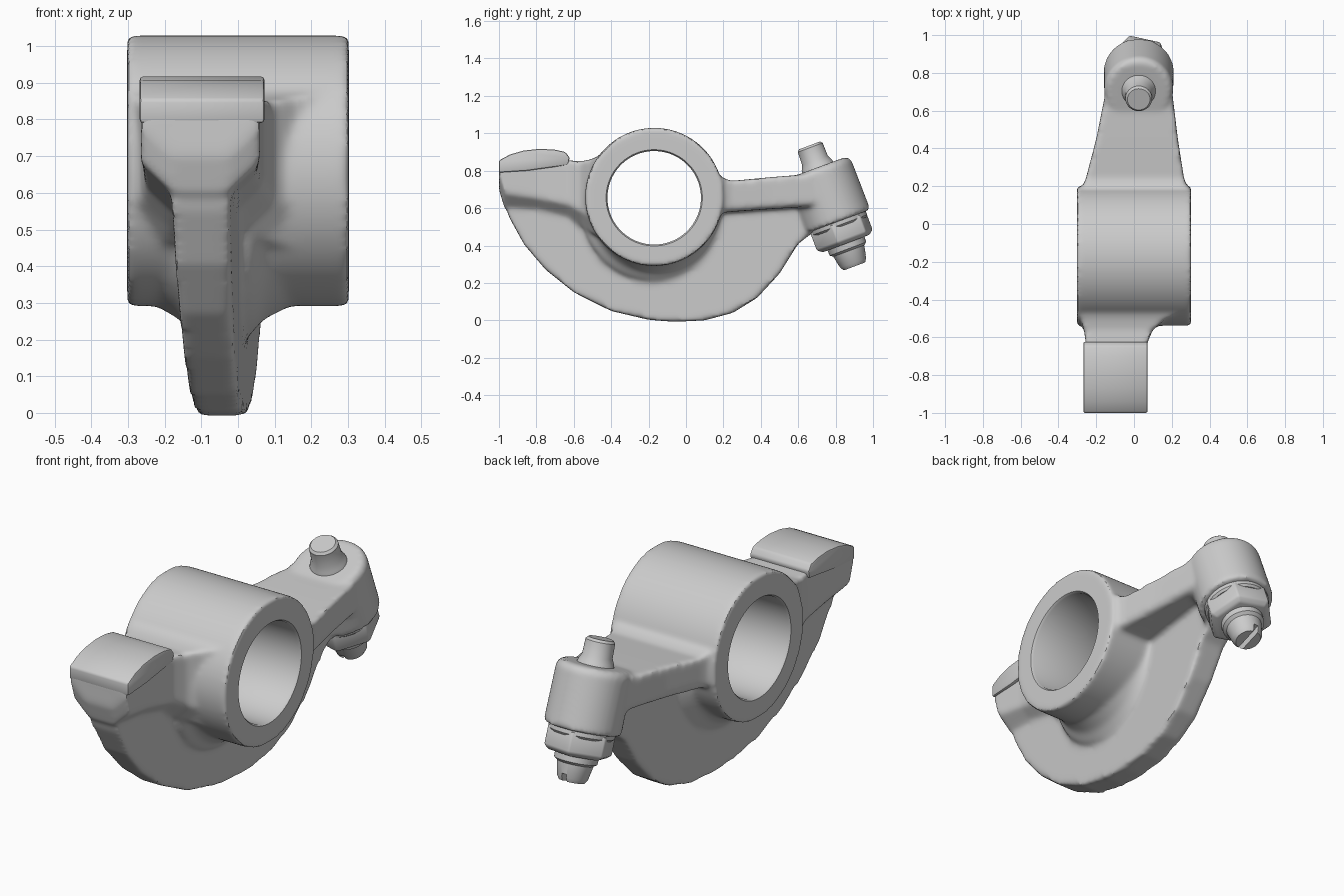
import bpy, bmesh
from math import sin, cos, pi, radians
from mathutils import Vector

if "Cube" in bpy.data.objects:
    bpy.data.objects.remove(bpy.data.objects["Cube"])


def loft(name, rings):
    """Solid skinned through closed rings of equal length, capped at both ends."""
    bm = bmesh.new()
    vs = [[bm.verts.new(p) for p in r] for r in rings]
    n = len(rings[0])
    for a, b in zip(vs, vs[1:]):
        for i in range(n):
            j = (i + 1) % n
            bm.faces.new((a[i], a[j], b[j], b[i]))
    bm.faces.new(vs[0])
    bm.faces.new(vs[-1])
    bmesh.ops.recalc_face_normals(bm, faces=bm.faces)
    me = bpy.data.meshes.new(name)
    bm.to_mesh(me)
    bm.free()
    ob = bpy.data.objects.new(name, me)
    bpy.context.collection.objects.link(ob)
    return ob


def turned(name, origin, axis, profile, n=64):
    """Turned solid: profile of (distance along axis, radius)."""
    o, d = Vector(origin), Vector(axis).normalized()
    u = d.orthogonal().normalized()
    v = d.cross(u)
    return loft(name, [[o + d * s + (u * cos(2 * pi * i / n) + v * sin(2 * pi * i / n)) * r
                        for i in range(n)] for s, r in profile])


def beam(name, stations, inset, rise):
    """Beam along y; stations of (y, x0, x1, z0, z1), with chamfered lower edges."""
    return loft(name, [[(x0, y, z1), (x1, y, z1), (x1, y, z0 + rise), (x1 - inset, y, z0),
                        (x0 + inset, y, z0), (x0, y, z0 + rise)]
                       for y, x0, x1, z0, z1 in stations])


def activate(ob):
    bpy.ops.object.select_all(action='DESELECT')
    ob.select_set(True)
    bpy.context.view_layer.objects.active = ob


def modify(ob, kind, **settings):
    activate(ob)
    m = ob.modifiers.new(kind, kind)
    for k, val in settings.items():
        setattr(m, k, val)
    bpy.ops.object.modifier_apply(modifier=m.name)


def cut(ob, cutter):
    modify(ob, 'BOOLEAN', operation='DIFFERENCE', object=cutter, solver='EXACT')
    bpy.data.objects.remove(cutter)


def smooth(ob, angle=35):
    activate(ob)
    bpy.ops.object.shade_smooth_by_angle(angle=radians(angle))


X = (1, 0, 0)
SCREW_TOP, SCREW_AXIS = (0.025, 0.66, 0.935), (0, 0.349, -0.937)

# Hub and the swelling where it blends into the web
hub = turned("rocker_body", (0, -0.17, 0.66), X, [(-0.302, 0.369), (0.302, 0.369)], 96)
blend = turned("hub_blend", (0, -0.17, 0.60), X,
               [(-0.22, 0.31), (-0.16, 0.345), (-0.12, 0.39), (0.03, 0.39),
                (0.07, 0.345), (0.14, 0.31)], 96)

# Curved belly web, leaning slightly in x and thinner towards the bottom
belly = [(-1.0, .82), (-.985, .68), (-.945, .55), (-.865, .405), (-.75, .27), (-.6, .15),
         (-.4, .05), (-.2, .003), (-.06, -.008), (.1, 0), (.25, .04), (.38, .12), (.5, .25),
         (.6, .41), (.68, .47), (.8, .6), (.7, .7), (0, .7), (-.5, .7), (-.8, .8)]
web = loft("web", [[(-0.04 + 0.065 * y + side * (0.066 + 0.025 * z), y, z) for y, z in belly]
                   for side in (-1, 1)])

# Neck under the contact pad, flaring into the hub
neck = beam("neck", [(-1.0, -.265, .06, .70, .83), (-.97, -.265, .06, .60, .84),
                     (-.8, -.26, .055, .575, .86), (-.63, -.255, .07, .54, .855),
                     (-.56, -.265, .10, .50, .85), (-.51, -.28, .16, .47, .86),
                     (-.46, -.29, .26, .44, .88), (-.3, -.29, .29, .42, .90)], 0.085, 0.08)

# Tapered arm reaching the screw boss
arm = beam("arm", [(0.0, -.29, .29, .50, .86), (.13, -.285, .29, .55, .81),
                   (.19, -.275, .285, .575, .765), (.24, -.255, .265, .58, .745),
                   (.45, -.20, .232, .595, .765), (.7, -.15, .202, .61, .785),
                   (.78, -.13, .18, .62, .79)], 0.02, 0.02)

boss = turned("boss", SCREW_TOP, SCREW_AXIS, [(0.125, 0.165), (0.15, 0.183), (0.435, 0.186)])

# Fuse the casting with soft fillets, then bore the shaft hole
bpy.ops.object.select_all(action='DESELECT')
for part in (hub, blend, web, neck, arm, boss):
    part.select_set(True)
bpy.context.view_layer.objects.active = hub
bpy.ops.object.join()
modify(hub, 'REMESH', mode='VOXEL', voxel_size=0.012)
modify(hub, 'SMOOTH', factor=0.5, iterations=12)
cut(hub, turned("bore_cutter", (0, -0.17, 0.655), X,
                [(-0.33, 0.275), (-0.29, 0.25), (0.29, 0.25), (0.33, 0.275)], 96))
smooth(hub)

# Contact pad with a domed top
pad_side = [(-1.0, .79), (-1.0, .855), (-.94, .887), (-.87, .907), (-.78, .917), (-.70, .912),
            (-.645, .90), (-.622, .87), (-.63, .83), (-.85, .80)]
pad = loft("contact_pad", [[(x, y, z) for y, z in pad_side] for x in (-0.268, 0.072)])
modify(pad, 'BEVEL', width=0.009, segments=2, limit_method='ANGLE', angle_limit=radians(40))
smooth(pad)

# Adjusting screw: upper stud with a flared root, and lower tip with a slot
stud = turned("screw_stud", SCREW_TOP, SCREW_AXIS,
              [(0, 0.06), (0.012, 0.071), (0.085, 0.073), (0.11, 0.085), (0.16, 0.1)], 40)
smooth(stud)
tip = turned("screw_tip", SCREW_TOP, SCREW_AXIS,
             [(0.50, 0.108), (0.59, 0.104), (0.602, 0.088), (0.67, 0.075), (0.69, 0.062)], 40)
o, d = Vector(SCREW_TOP), Vector(SCREW_AXIS).normalized()
u, v = Vector(X), Vector(X).cross(d)
cut(tip, loft("slot_cutter", [[o + d * s + u * a * 0.013 + v * b * 0.15
                               for a, b in ((-1, -1), (1, -1), (1, 1), (-1, 1))]
                              for s in (0.655, 0.75)]))
smooth(tip)

# Washer and hexagonal lock nut
washer = turned("washer", SCREW_TOP, SCREW_AXIS,
                [(0.41, 0.15), (0.42, 0.16), (0.455, 0.16), (0.465, 0.15)])
smooth(washer)
nut = turned("lock_nut", SCREW_TOP, SCREW_AXIS,
             [(0.44, 0.168), (0.54, 0.168), (0.56, 0.14)], 6)
modify(nut, 'BEVEL', width=0.008, segments=2, limit_method='ANGLE', angle_limit=radians(25))
smooth(nut)
